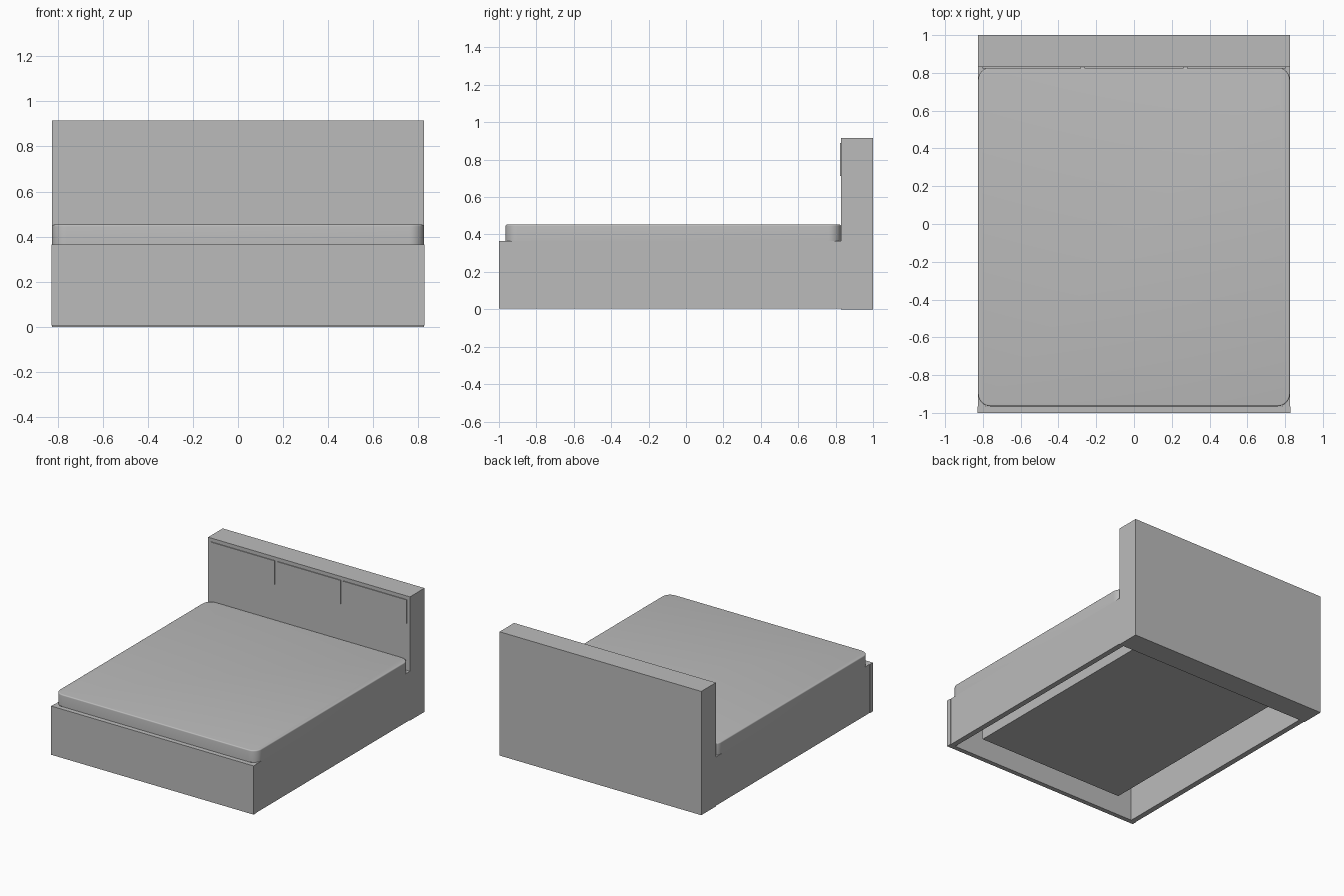
import bpy
import bmesh

cube = bpy.data.objects.get("Cube")
if cube:
    bpy.data.objects.remove(cube, do_unlink=True)

# One plain grey for the whole bed
GREY = (0.5, 0.5, 0.5, 1.0)
grey = bpy.data.materials.new("plain grey")
grey.use_nodes = True
grey.diffuse_color = GREY
grey.node_tree.nodes["Principled BSDF"].inputs["Base Color"].default_value = GREY


def box(name, x, y, z, corner=0.0, edge=0.0):
    """Box from (min, max) ranges; corner rounds the plan, edge rounds the top."""
    bm = bmesh.new()
    bmesh.ops.create_cube(bm, size=1)
    for v in bm.verts:
        v.co = [r[0] if c < 0 else r[1] for c, r in zip(v.co, (x, y, z))]
    if corner:
        upright = [e for e in bm.edges if abs(e.verts[0].co.z - e.verts[1].co.z) > 1e-4]
        bmesh.ops.bevel(bm, geom=upright, offset=corner, segments=8,
                        profile=0.5, affect='EDGES')
    if edge:
        rim = [e for e in bm.edges if all(v.co.z > z[1] - 1e-4 for v in e.verts)]
        bmesh.ops.bevel(bm, geom=rim, offset=edge, segments=4,
                        profile=0.5, affect='EDGES')
    bmesh.ops.recalc_face_normals(bm, faces=bm.faces)
    mesh = bpy.data.meshes.new(name)
    bm.to_mesh(mesh)
    bm.free()
    mesh.materials.append(grey)
    obj = bpy.data.objects.new(name, mesh)
    bpy.context.collection.objects.link(obj)
    return obj


HALF = 0.825           # half the bed width
HEAD, FOOT = 0.83, -0.965   # inner faces of headboard and footboard
RAIL_TOP = 0.365

# Headboard with three thin front panels
box("headboard", (-HALF, HALF), (HEAD, 1), (0, 0.915))
for i, label in enumerate(("right", "middle", "left")):
    mid = (i - 1) * 0.541
    box(f"headboard_panel_{label}", (mid - 0.261, mid + 0.261),
        (HEAD - 0.006, HEAD), (0.712, 0.888))

# Footboard and side rails
box("footboard", (-HALF - 0.003, HALF + 0.003), (-1, FOOT), (0.005, RAIL_TOP))
for side, label in ((-1, "right"), (1, "left")):
    box(f"side_rail_{label}", sorted((side * HALF, side * (HALF - 0.04))),
        (FOOT, HEAD), (0.005, RAIL_TOP))

# Inner base, hidden between the rails
box("inner_base", (-0.605, 0.605), (-0.888, 0.753), (0.094, RAIL_TOP))

# Mattress with rounded corners and a softened top edge
mattress = box("mattress", (-HALF, HALF), (FOOT, HEAD - 0.002), (RAIL_TOP, 0.453),
               corner=0.065, edge=0.008)
bpy.context.view_layer.objects.active = mattress
mattress.select_set(True)
bpy.ops.object.shade_smooth_by_angle(angle=0.6)
